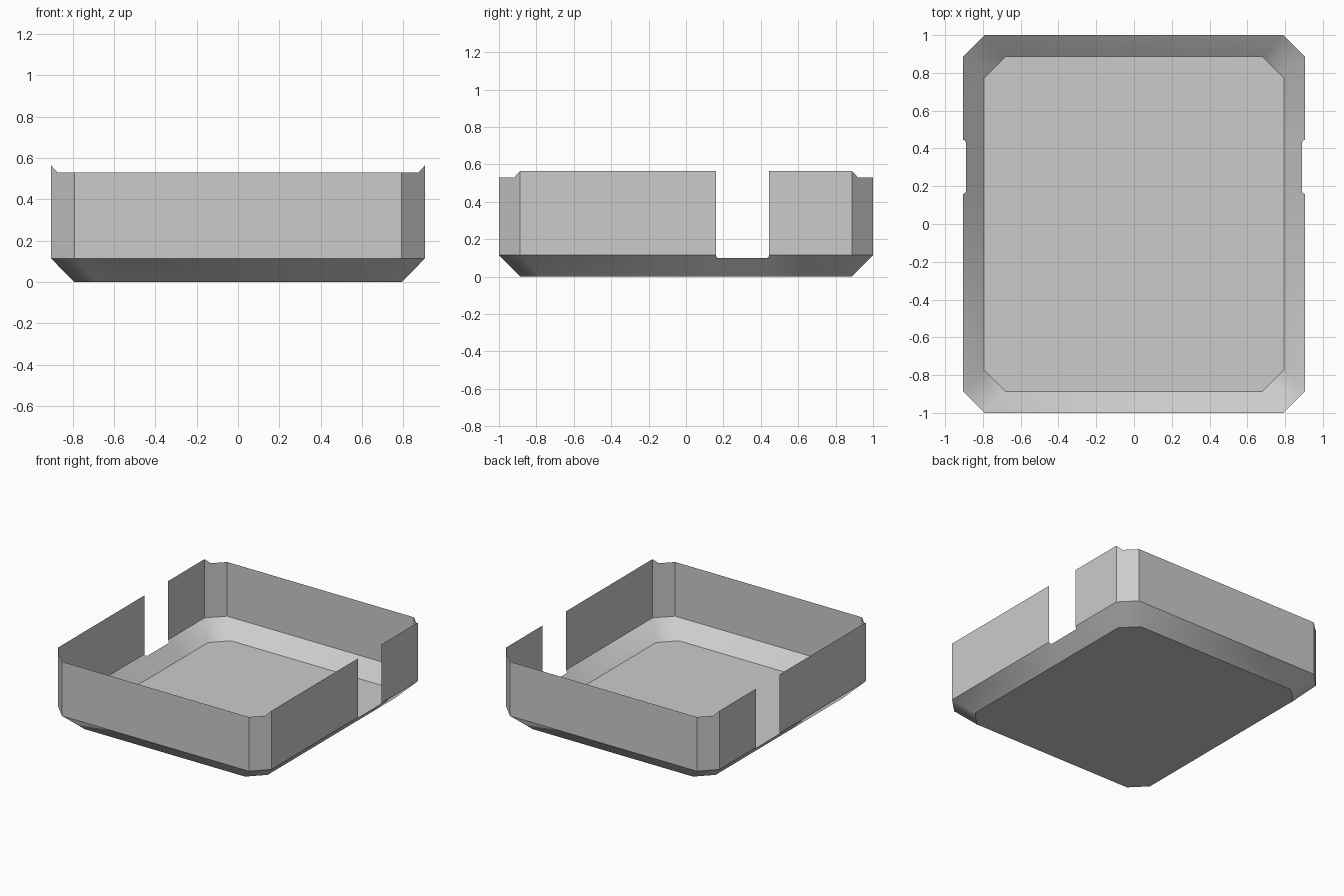
import bpy, bmesh, math
from mathutils import Vector

cube = bpy.data.objects.get("Cube")
if cube:
    bpy.data.objects.remove(cube, do_unlink=True)

grey = bpy.data.materials.new("plain grey")
grey.use_nodes = True
colour = (0.6, 0.6, 0.6, 1)
grey.diffuse_color = colour
grey.node_tree.nodes["Principled BSDF"].inputs["Base Color"].default_value = colour

CORNER = 0.113
RIM_Z, SIDE_Z, BEVEL_Z = 0.53, 0.565, 0.115


def octagon(x, y, z):
    """Rectangle with clipped corners, counter-clockwise from the front edge."""
    c = CORNER
    return [Vector((px, py, z)) for px, py in (
        (c - x, -y), (x - c, -y), (x, c - y), (x, y - c),
        (x - c, y), (c - x, y), (-x, y - c), (-x, c - y))]


bm = bmesh.new()


def face(points):
    return bm.faces.new([bm.verts.new(p) for p in points])


def raised(p, z):
    return Vector((p.x, p.y, z))


# Floor
floor = octagon(0.793, 0.886, 0)
shoulder = octagon(0.905, 1.0, BEVEL_Z)
face(reversed(floor))

# Sloped skirt and upright walls, one panel per side
side_faces = {-1: [], 1: []}
for i in range(8):
    j = (i + 1) % 8
    a, b = shoulder[i], shoulder[j]
    skirt = face((floor[i], floor[j], b, a))
    if i % 2:
        # Clipped corner: the rim steps down from the high side wall
        if i in (1, 5):
            step = b.lerp(a, 0.28)
            top = [raised(b, SIDE_Z), raised(step, RIM_Z), raised(a, RIM_Z)]
        else:
            step = a.lerp(b, 0.28)
            top = [raised(b, RIM_Z), raised(step, RIM_Z), raised(a, SIDE_Z)]
        face([a, b] + top)
    else:
        z = SIDE_Z if i in (2, 6) else RIM_Z
        wall = face((a, b, raised(b, z), raised(a, z)))
        if i in (2, 6):
            side_faces[1 if i == 2 else -1] += [skirt, wall]

bmesh.ops.remove_doubles(bm, verts=bm.verts, dist=0.0001)

# Slot in each side wall, with small clipped lower corners
slot_planes = [
    (Vector((0, 0.16, 0)), Vector((0, 1, 0))),
    (Vector((0, 0.445, 0)), Vector((0, -1, 0))),
    (Vector((0, 0, 0.1)), Vector((0, 0, 1))),
    (Vector((0, 0.16, 0.11)), Vector((0, 1, 1))),
    (Vector((0, 0.445, 0.11)), Vector((0, -1, 1))),
]
for side in (-1, 1):
    region = side_faces[side]
    for point, normal in slot_planes:
        geom = set(region)
        for f in region:
            geom.update(f.edges)
            geom.update(f.verts)
        cut = bmesh.ops.bisect_plane(bm, geom=list(geom), dist=0.00001,
                                     plane_co=point, plane_no=normal)
        pieces = [g for g in cut["geom"] if isinstance(g, bmesh.types.BMFace)]
        pieces = set(pieces) | {f for f in region if f.is_valid}
        region = [f for f in pieces
                  if (f.calc_center_median() - point).dot(normal) > 0]
    bmesh.ops.delete(bm, geom=region, context="FACES")

mesh = bpy.data.meshes.new("tray")
bm.to_mesh(mesh)
bm.free()
mesh.materials.append(grey)
tray = bpy.data.objects.new("tray", mesh)
bpy.context.collection.objects.link(tray)

# Soft blend around the skirt, crisp edges elsewhere
bpy.ops.object.select_all(action="DESELECT")
tray.select_set(True)
bpy.context.view_layer.objects.active = tray
bpy.ops.object.shade_smooth_by_angle(angle=math.radians(33))
